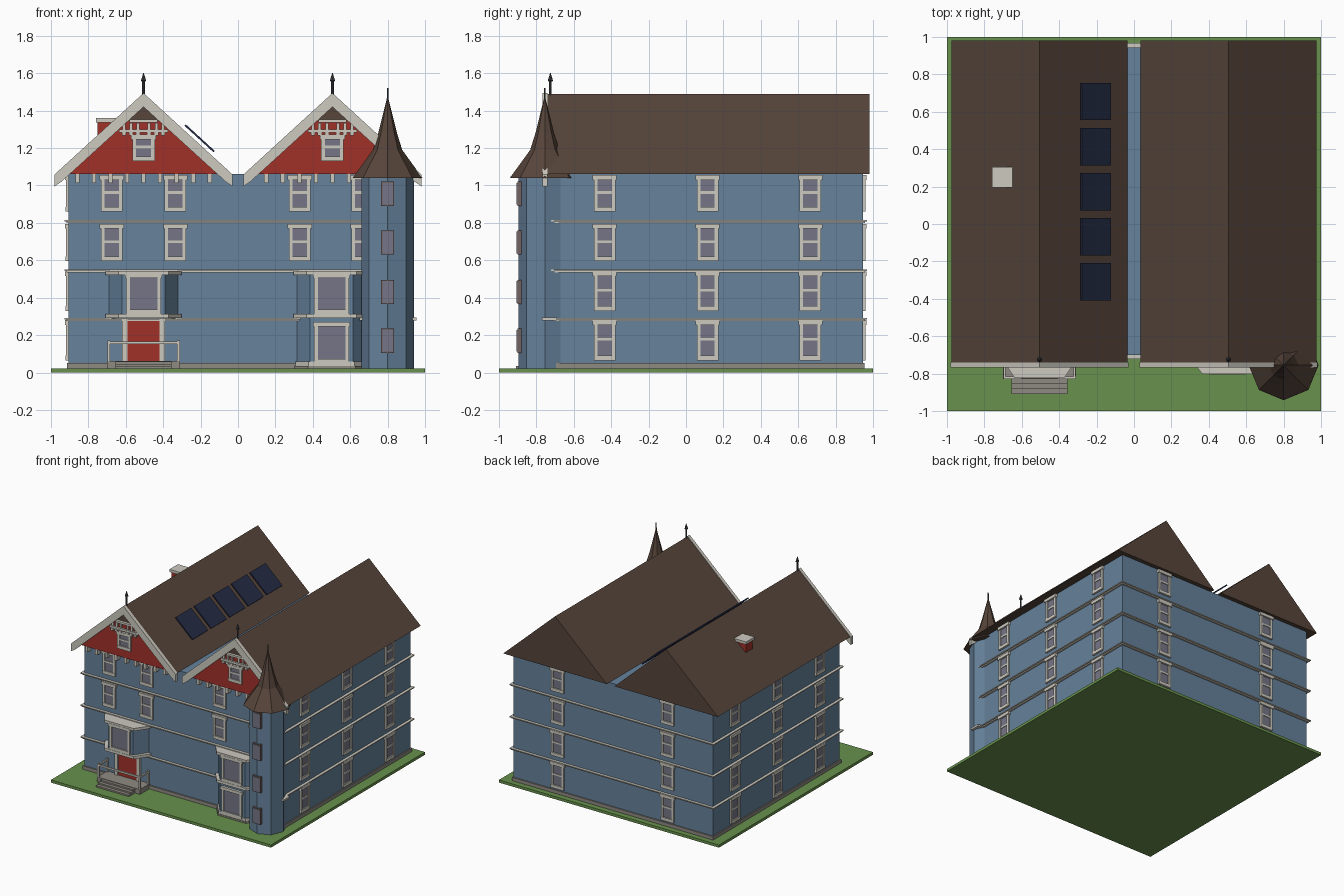
import bpy, bmesh, math
from mathutils import Matrix, Vector

cube = bpy.data.objects.get("Cube")
if cube:
    bpy.data.objects.remove(cube, do_unlink=True)


def material(name, *rgb):
    m = bpy.data.materials.new(name)
    col = [((c + 0.055) / 1.055) ** 2.4 for c in rgb] + [1]
    m.diffuse_color = col
    m.use_nodes = True
    m.node_tree.nodes["Principled BSDF"].inputs["Base Color"].default_value = col
    return m


BLUE = material("blue_siding", .40, .51, .61)
TRIM = material("pale_trim", .80, .79, .75)
BROWN = material("brown_roof", .34, .27, .23)
RED = material("red_paint", .63, .19, .16)
GREEN = material("lawn_green", .41, .57, .30)
GLASS = material("grey_glass", .46, .46, .53)
SOLAR = material("solar_navy", .14, .17, .27)
STONE = material("stone_grey", .56, .54, .51)
METAL = material("dark_metal", .27, .28, .30)
UMBER = material("umber_frame", .45, .39, .38)


class Part:
    """Collects solids in one mesh, one material slot per colour."""

    def __init__(self, name, matrix=None):
        self.name, self.bm, self.mats = name, bmesh.new(), []
        self.matrix = matrix or Matrix()

    def paint(self, faces, mat):
        if mat not in self.mats:
            self.mats.append(mat)
        for f in faces:
            f.material_index = self.mats.index(mat)

    def box(self, mat, x, y, z):
        mid = [(a + b) / 2 for a, b in (x, y, z)]
        size = [abs(b - a) for a, b in (x, y, z)]
        m = Matrix.Translation(mid) @ Matrix.Diagonal((*size, 1))
        r = bmesh.ops.create_cube(self.bm, size=1, matrix=m)
        self.paint({f for v in r["verts"] for f in v.link_faces}, mat)
        return self

    def prism(self, mat, points, offset):
        """Extrudes a flat outline of 3D points along an offset."""
        face = self.bm.faces.new([self.bm.verts.new(p) for p in points])
        r = bmesh.ops.extrude_face_region(self.bm, geom=[face], use_keep_orig=True)
        top = [v for v in r["geom"] if isinstance(v, bmesh.types.BMVert)]
        bmesh.ops.translate(self.bm, verts=top, vec=offset)
        self.paint({f for v in [*face.verts, *top] for f in v.link_faces}, mat)
        return self

    def lathe(self, mat, centre, profile, sides=8):
        """Stacks rings of (radius, height) with a corner facing +x."""
        for (r1, z1), (r2, z2) in zip(profile, profile[1:]):
            r = bmesh.ops.create_cone(
                self.bm, cap_ends=True, segments=sides, radius1=r1, radius2=r2, depth=z2 - z1,
                matrix=Matrix.Translation((*centre, (z1 + z2) / 2)))
            self.paint({f for v in r["verts"] for f in v.link_faces}, mat)
        return self

    def done(self):
        bmesh.ops.recalc_face_normals(self.bm, faces=self.bm.faces)
        mesh = bpy.data.meshes.new(self.name)
        self.bm.to_mesh(mesh)
        self.bm.free()
        for m in self.mats:
            mesh.materials.append(m)
        ob = bpy.data.objects.new(self.name, mesh)
        ob.matrix_world = self.matrix
        bpy.context.collection.objects.link(ob)


def window(x, y, z0, z1, turn=0, w=.115, sash=True, name="window"):
    """Framed window on a wall; turn rotates it from facing the front."""
    p = Part(name, Matrix.Translation((x, y, 0)) @ Matrix.Rotation(turn, 4, "Z"))
    h = w / 2
    p.box(GLASS, (-h + .01, h - .01), (-.006, .004), (z0 + .01, z1 - .01))
    for s in (-1, 1):
        p.box(TRIM, (s * h, s * (h - .019)), (-.014, .004), (z0, z1))
    p.box(TRIM, (-h - .007, h + .007), (-.02, .004), (z1 - .025, z1))
    p.box(TRIM, (-h, h), (-.016, .004), (z0, z0 + .026))
    if sash:
        mid = (z0 + z1) / 2 + .005
        p.box(TRIM, (-h + .015, h - .015), (-.011, .004), (mid - .007, mid + .007))
    p.done()


WALL, FRONT, BACK, EAVE, RIDGE = .905, -.70, .945, 1.06, 1.49
SLOPE = (RIDGE - EAVE) / .47

# Ground, walls, foundation and string courses
Part("lawn").box(GREEN, (-1, 1), (-1, 1), (0, .022)).done()
Part("walls").box(BLUE, (-WALL, WALL), (FRONT, BACK), (.02, EAVE)).done()
Part("foundation").box(STONE, (-.915, .915), (FRONT - .01, BACK + .01), (.02, .05)).done()
bands = Part("string_courses")
for z in (.285, .545, .81):
    bands.box(TRIM, (-.918, .918), (FRONT - .013, BACK + .013), (z - .01, z + .006))
    bands.box(TRIM, (-.928, .928), (FRONT - .022, BACK + .022), (z - .002, z + .006))
bands.box(TRIM, (.65, .955), (-.77, -.69), (.277, .293))
bands.done()

# Wall windows on the four storeys
ROWS = [(.065, .28), (.33, .54), (.595, .795), (.86, 1.055)]
for z0, z1 in ROWS:
    for s in (-1, 1):
        for y in (-.435, .115, .665):
            window(s * WALL, y, z0, z1, s * math.pi / 2, name="side_window")
        window(s * .5, BACK, z0, z1, math.pi, name="back_window")
for z0, z1 in ROWS[2:]:
    for x in (-.675, -.335, .33, .665):
        window(x, FRONT, z0, z1, name="front_window")

# Twin roofs with decorated front gables
for side, c in (("right", -.505), ("left", .505)):
    roof = Part(side + "_roof")
    roof.prism(BROWN, [(c - .47, -.74, EAVE), (c + .47, -.74, EAVE), (c, -.74, RIDGE)],
               (0, .98 + .74, 0)).done()
    gable = Part(side + "_gable")
    gable.prism(RED, [(c - .44, -.747, EAVE), (c + .44, -.747, EAVE),
                      (c + .13, -.747, 1.345), (c - .13, -.747, 1.345)], (0, .01, 0))
    gable.box(TRIM, (c - .13, c + .13), (-.762, -.74), (1.282, 1.3))
    gable.box(TRIM, (c - .075, c + .075), (-.762, -.74), (1.338, 1.354))
    for s in (-1, 1):
        for d in (.03, .068, .105):
            gable.box(TRIM, (c + s * d - .008, c + s * d + .008), (-.758, -.74), (1.3, 1.335))
            gable.box(TRIM, (c + s * d - .011, c + s * d + .011), (-.768, -.74), (1.266, 1.285))
    gable.done()
    boards = Part(side + "_bargeboards")
    for s in (-1, 1):
        end = RIDGE - .475 * SLOPE
        boards.prism(TRIM, [(c, -.768, RIDGE + .004), (c + s * .475, -.768, end + .004),
                            (c + s * .475, -.768, end - .06), (c + s * .44, -.768, end - .036),
                            (c, -.768, RIDGE - .07)], (0, .028, 0))
    boards.done()
    brackets = Part(side + "_eave_brackets")
    for i in range(9):
        x = c + (i - 4) * .0885
        brackets.box(TRIM, (x - .011, x + .011), (-.74, FRONT), (1.012, EAVE))
    brackets.done()
    window(c, -.747, 1.13, 1.272, w=.12, name="gable_window")
    Part(side + "_finial").lathe(METAL, (c, -.725), [
        (.007, 1.48), (.007, 1.555), (.014, 1.56), (.002, 1.6)]).done()

# Corner tower with flared spire
T = (.80, -.755)
tower = Part("tower").lathe(BLUE, T, [(.14, .02), (.14, 1.045)])
tower.done()
Part("tower_roof").lathe(BROWN, T, [
    (.187, 1.04), (.125, 1.125), (.078, 1.19), (.05, 1.28), (.004, 1.465)]).done()
Part("tower_spike").lathe(METAL, T, [(.005, 1.44), (.004, 1.52)]).done()
for z in (.105, .365, .63, .89):
    pane = Part("tower_window")
    pane.box(UMBER, (.765, .835), (-.902, -.86), (z, z + .13))
    pane.box(GLASS, (.772, .828), (-.905, -.86), (z + .007, z + .123)).done()


def bay_layer(part, mat, c, depth, z0, z1, grow=0.0):
    """Three-sided bay outline, extruded between two heights."""
    outer, inner, y = .185 + grow, .115 + grow, FRONT - depth - grow
    part.prism(mat, [(c - outer, FRONT + .01, z0), (c - outer, FRONT - grow, z0), (c - inner, y, z0),
                     (c + inner, y, z0), (c + outer, FRONT - grow, z0),
                     (c + outer, FRONT + .01, z0)], (0, 0, z1 - z0))


# Bay windows: one above the door, one through two storeys
for name, c, depth, bottom in (("door_bay", -.505, .105, .29), ("tall_bay", .5, .085, .02)):
    bay = Part(name)
    bay_layer(bay, BLUE, c, depth, bottom, .54)
    for z in (.292, .522):
        bay_layer(bay, TRIM, c, depth, z, z + .022, .018)
    if bottom < .1:
        bay_layer(bay, STONE, c, depth, .02, .035, .012)
        bay_layer(bay, TRIM, c, depth, .035, .058, .008)
        window(c, FRONT - depth, .045, .27, w=.185, sash=False, name="bay_window")
    bay.done()
    window(c, FRONT - depth, .312, .53, w=.185, sash=False, name="bay_window")

# Front door, porch steps and railing
DOOR = -.505
door = Part("front_door")
door.box(RED, (DOOR - .088, DOOR + .088), (FRONT - .012, FRONT), (.05, .292))
for s in (-1, 1):
    door.box(TRIM, (DOOR + s * .085, DOOR + s * .115), (FRONT - .02, FRONT), (.05, .29))
door.done()
steps = Part("porch_steps")
steps.box(STONE, (DOOR - .195, DOOR + .195), (-.83, FRONT), (.02, .062))
for i in range(3):
    steps.box(STONE, (DOOR - .15, DOOR + .15), (-.91 + i * .028, -.82), (.02, .034 + i * .012))
steps.done()
rail = Part("porch_railing")
for s in (-1, 1):
    x = DOOR + s * .187
    for y in (-.822, -.71):
        rail.box(TRIM, (x - .007, x + .007), (y - .007, y + .007), (.06, .172))
    rail.box(TRIM, (x - .006, x + .006), (-.822, -.71), (.152, .166))
rail.box(TRIM, (DOOR - .187, DOOR + .187), (-.828, -.816), (.152, .166))
rail.done()

# Chimney and tilted solar panels
chimney = Part("chimney").box(RED, (-.75, -.66), (.205, .295), (1.2, 1.34))
chimney.box(TRIM, (-.76, -.65), (.195, .305), (1.338, 1.36)).done()
for i in range(5):
    tilt = Matrix.Translation((-.205, .655 - i * .241, 1.252)) @ Matrix.Rotation(math.atan(SLOPE), 4, "Y")
    Part("solar_panel", tilt).box(SOLAR, (-.105, .105), (-.1, .1), (-.005, .005)).done()
